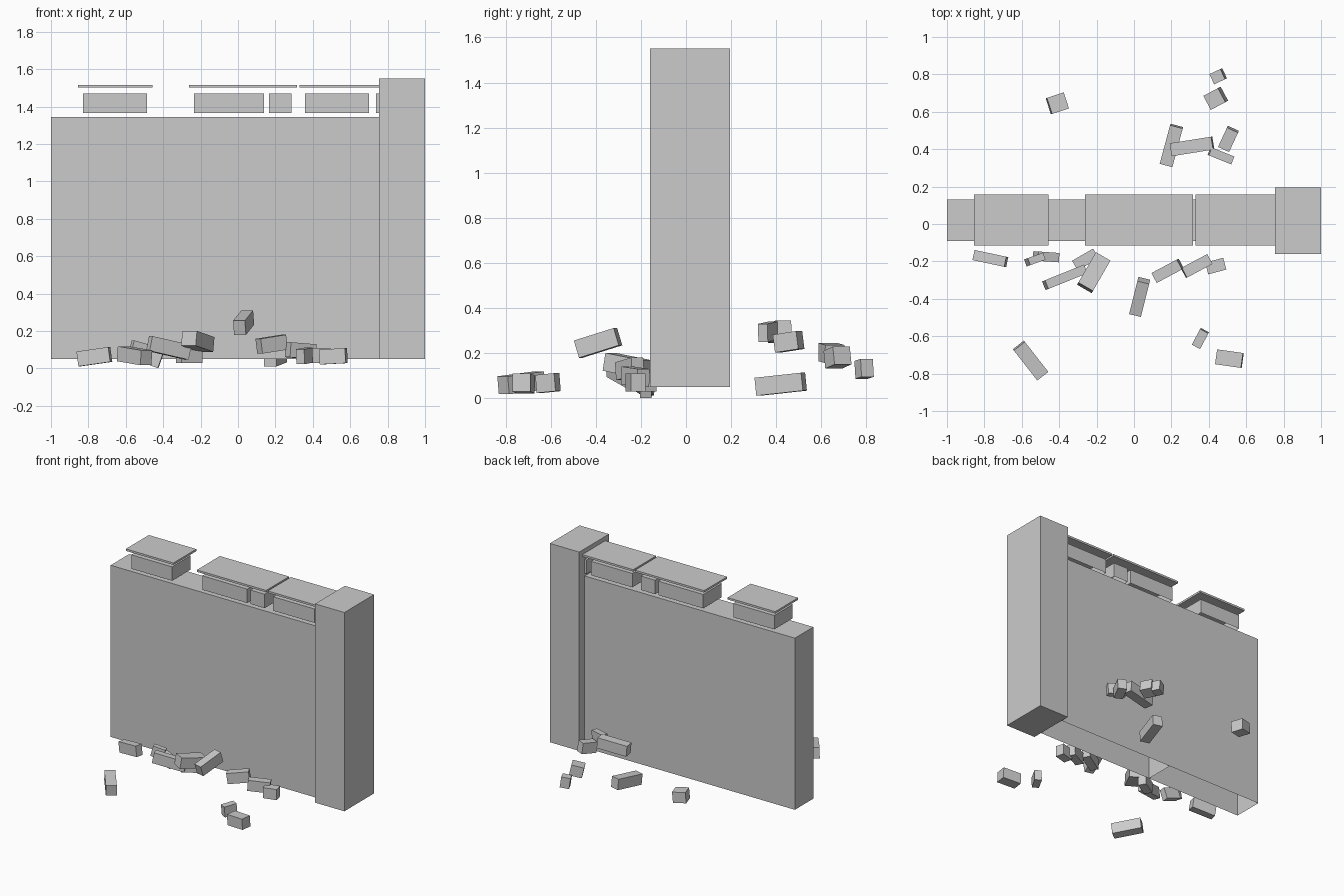
import bpy, bmesh
from math import radians
from mathutils import Matrix, Vector, Euler


def box(name, center, size, rot=(0, 0, 0), open_bottom=False):
    bm = bmesh.new()
    bmesh.ops.create_cube(bm, size=1)
    if open_bottom:
        low = [f for f in bm.faces if f.normal.z < -0.9]
        bmesh.ops.delete(bm, geom=low, context='FACES_ONLY')
    bmesh.ops.transform(bm, matrix=Matrix.Diagonal((*size, 1)), verts=bm.verts)
    mesh = bpy.data.meshes.new(name)
    bm.to_mesh(mesh)
    bm.free()
    ob = bpy.data.objects.new(name, mesh)
    ob.location = center
    ob.rotation_euler = Euler([radians(a) for a in rot])
    bpy.context.collection.objects.link(ob)
    return ob


def span(name, x, y, z, open_bottom=False):
    lo, hi = Vector((x[0], y[0], z[0])), Vector((x[1], y[1], z[1]))
    return box(name, (lo + hi) / 2, hi - lo, open_bottom=open_bottom)


WALL_Y = (-0.09, 0.13)

# wall in two hollow sections, plus the taller end pillar
span("wall_left", (-1, -0.21), WALL_Y, (0.05, 1.345), True)
span("wall_right", (-0.21, 0.77), WALL_Y, (0.05, 1.345), True)
span("pillar", (0.755, 1), (-0.16, 0.195), (0.05, 1.55))

# remaining top course of blocks
for i, x in enumerate([(-0.828, -0.487), (-0.235, 0.14), (0.166, 0.286),
                       (0.357, 0.70), (0.738, 0.78)]):
    span(f"top_block_{i}", x, WALL_Y, (1.365, 1.47), True)

# thin coping slabs
for i, x in enumerate([(-0.855, -0.458), (-0.262, 0.316), (0.33, 0.78)]):
    span(f"coping_slab_{i}", x, (-0.116, 0.158), (1.502, 1.517))

# fallen bricks: x, y, z, length, width, pitch, yaw
front_bricks = [
    (-0.768, -0.185, 0.063, 0.175, 0.055, -8, -12),
    (-0.47, -0.175, 0.06, 0.12, 0.05, 20, -4),
    (-0.53, -0.19, 0.10, 0.09, 0.04, 15, 20),
    (-0.37, -0.285, 0.11, 0.23, 0.05, 12, 22),
    (-0.215, -0.26, 0.145, 0.19, 0.09, 10, 60),
    (-0.26, -0.19, 0.07, 0.13, 0.06, 0, 30),
    (0.03, -0.39, 0.245, 0.19, 0.065, -17, 76),
    (0.18, -0.25, 0.13, 0.155, 0.06, -8, 28),
    (0.335, -0.225, 0.095, 0.155, 0.06, 4, 28),
    (0.437, -0.225, 0.07, 0.10, 0.065, 0, 15),
    (0.355, -0.612, 0.067, 0.095, 0.05, -5, 62),
    (0.51, -0.72, 0.065, 0.14, 0.08, -3, -8),
    (-0.553, -0.73, 0.068, 0.205, 0.075, 6, -52),
]
back_bricks = [
    (-0.41, 0.645, 0.20, 0.095, 0.09, 5, 18),
    (0.437, 0.672, 0.18, 0.09, 0.085, -12, 28),
    (0.45, 0.79, 0.13, 0.065, 0.06, -8, 25),
    (0.20, 0.42, 0.062, 0.215, 0.07, -6, 75),
    (0.31, 0.415, 0.295, 0.225, 0.07, -5, 9),
    (0.505, 0.455, 0.25, 0.115, 0.065, -8, 65),
    (0.465, 0.365, 0.295, 0.13, 0.045, 5, -22),
]
for side, bricks in (("front", front_bricks), ("back", back_bricks)):
    for i, (x, y, z, length, width, pitch, yaw) in enumerate(bricks):
        box(f"{side}_fallen_brick_{i}", (x, y, z), (length, width, 0.08), (0, pitch, yaw))
